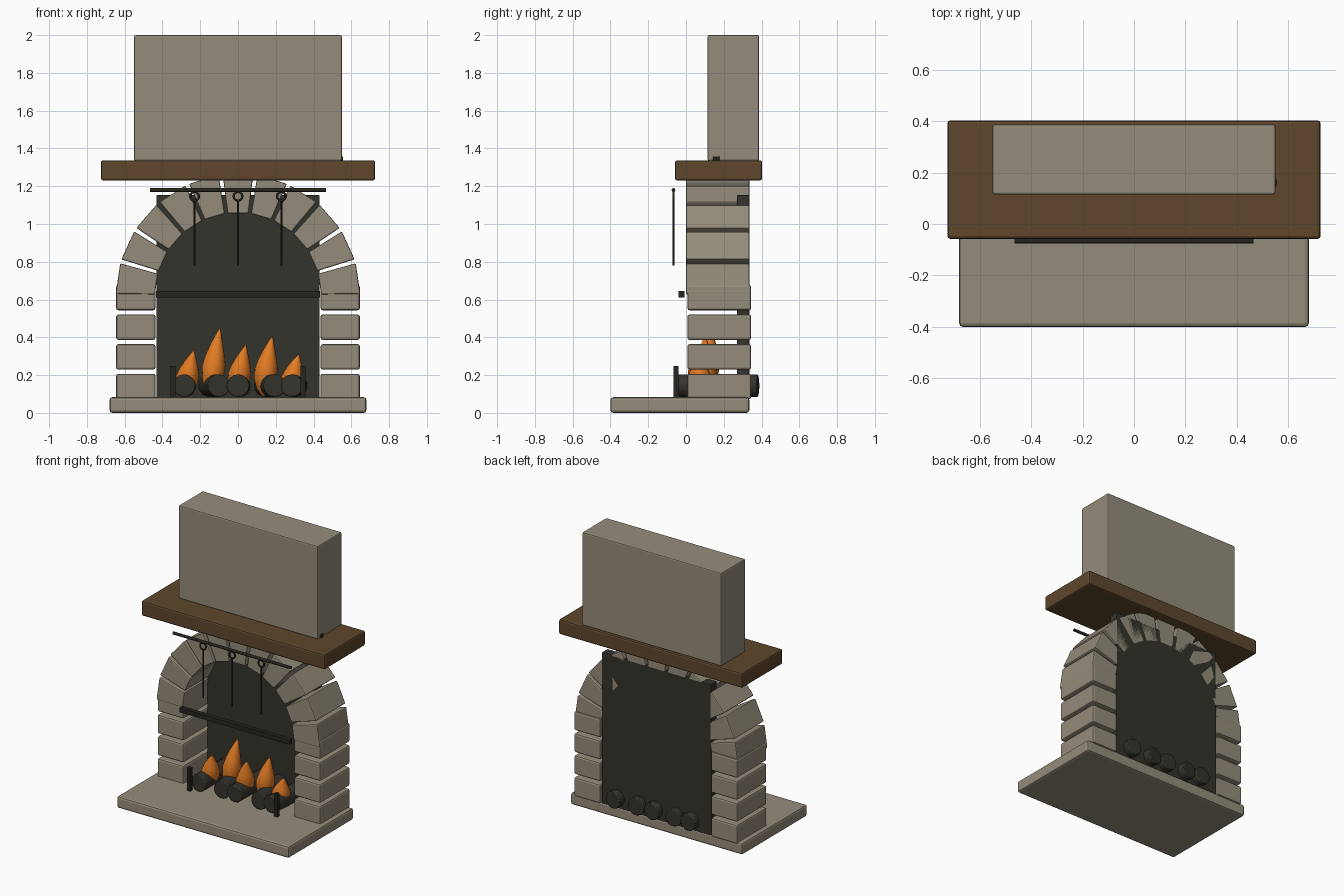
import bpy, bmesh, math
from mathutils import Vector

if "Cube" in bpy.data.objects:
    bpy.data.objects.remove(bpy.data.objects["Cube"])


def material(name, rgb):
    m = bpy.data.materials.new(name)
    m.diffuse_color = (*rgb, 1)
    m.use_nodes = True
    m.node_tree.nodes["Principled BSDF"].inputs["Base Color"].default_value = m.diffuse_color
    return m


STONE = material("warm grey stone", (0.30, 0.265, 0.198))
WOOD = material("brown wood", (0.112, 0.061, 0.025))
SOOT = material("soot black", (0.034, 0.033, 0.025))
IRON = material("dark iron", (0.019, 0.018, 0.014))
FLAME = material("orange flame", (0.76, 0.20, 0.018))


def finish(name, bm, mat, bevel=0, smooth=False):
    bmesh.ops.recalc_face_normals(bm, faces=bm.faces)
    me = bpy.data.meshes.new(name)
    bm.to_mesh(me)
    bm.free()
    me.materials.append(mat)
    ob = bpy.data.objects.new(name, me)
    bpy.context.collection.objects.link(ob)
    if bevel:
        b = ob.modifiers.new("bevel", "BEVEL")
        b.width, b.segments = bevel, 2
    if smooth:
        bpy.ops.object.select_all(action="DESELECT")
        ob.select_set(True)
        bpy.context.view_layer.objects.active = ob
        bpy.ops.object.shade_smooth_by_angle(angle=math.radians(40))
    return ob


def box(name, x, y, z, mat, bevel=0):
    """Box from (min, max) ranges."""
    bm = bmesh.new()
    bmesh.ops.create_cube(bm, size=1)
    for v in bm.verts:
        v.co = [(r[0] + r[1]) / 2 + c * (r[1] - r[0]) for r, c in zip((x, y, z), v.co)]
    return finish(name, bm, mat, bevel)


def rod(name, a, b, radius, mat, sides=12, bevel=0):
    """Cylinder between two points."""
    a, b = Vector(a), Vector(b)
    bm = bmesh.new()
    bmesh.ops.create_cone(bm, cap_ends=True, segments=sides, radius1=radius,
                          radius2=radius, depth=(b - a).length)
    q = Vector((0, 0, 1)).rotation_difference(b - a)
    for v in bm.verts:
        v.co = q @ v.co + (a + b) / 2
    return finish(name, bm, mat, bevel, smooth=True)


def lathe_rings(name, rings, sides, mat):
    """Closed skin over horizontal rings of (centre, radius)."""
    bm = bmesh.new()
    loops = [[bm.verts.new((c[0] + r * math.cos(k * math.tau / sides),
                            c[1] + r * math.sin(k * math.tau / sides), c[2]))
              for k in range(sides)] for c, r in rings]
    for lo, hi in zip(loops, loops[1:]):
        for k in range(sides):
            n = (k + 1) % sides
            bm.faces.new((lo[k], lo[n], hi[n], hi[k]))
    bm.faces.new(loops[0])
    bm.faces.new(loops[-1])
    return finish(name, bm, mat, smooth=True)


# Hearth slab, mantel shelf and chimney breast
box("hearth_slab", (-0.68, 0.68), (-0.40, 0.335), (0, 0.083), STONE, 0.014)
box("mantel_shelf", (-0.726, 0.726), (-0.058, 0.403), (1.23, 1.337), WOOD, 0.012)
box("chimney_breast", (-0.55, 0.55), (0.115, 0.387), (1.335, 2.0), STONE, 0.008)
rod("mantel_knob", (0.53, 0.16, 1.335), (0.53, 0.16, 1.358), 0.027, IRON)

# Firebox back
box("firebox_back", (-0.432, 0.432), (0.27, 0.335), (0.075, 1.153), SOOT, 0.004)

# Side columns of four blocks
for side in (-1, 1):
    for i in range(4):
        z = 0.072 + 0.157 * i
        xs = sorted((side * 0.437, side * 0.645))
        box("column_block", xs, (0.007, 0.345), (z, z + 0.135), STONE, 0.012)

# Arch of eleven wedge stones
N, CZ, R_IN, R_OUT = 11, 0.62, 0.44, 0.647
step = math.pi / N
for i in range(N):
    a0, a1 = i * step + 0.017, (i + 1) * step - 0.017
    bm = bmesh.new()
    corners = [(R_IN, a0), (R_OUT, a0), (R_OUT, a1), (R_IN, a1)]
    face = bm.faces.new([bm.verts.new((r * math.cos(a), 0.0, CZ + r * math.sin(a)))
                         for r, a in corners])
    ext = bmesh.ops.extrude_face_region(bm, geom=[face])
    for v in ext["geom"]:
        if isinstance(v, bmesh.types.BMVert):
            v.co.y = 0.335
    finish("arch_stone", bm, STONE, 0.007)

# Iron bar across the opening
box("opening_bar", (-0.435, 0.435), (-0.04, -0.007), (0.61, 0.645), IRON, 0.003)

# Tool rail with three hanging tools
Y = -0.066
rod("tool_rail", (-0.465, Y, 1.18), (0.465, Y, 1.18), 0.010, IRON)
for x in (-0.23, 0, 0.23):
    rod("tool_shaft", (x, Y, 0.78), (x, Y, 1.125), 0.005, IRON, 8)
    bpy.ops.mesh.primitive_torus_add(location=(x, Y, 1.147), rotation=(math.pi / 2, 0, 0),
                                     major_radius=0.023, minor_radius=0.006,
                                     major_segments=20, minor_segments=8)
    ring = bpy.context.object
    ring.name = "tool_ring"
    ring.data.materials.append(IRON)
    bpy.ops.object.shade_smooth()

# Firedog posts
for x in (-0.345, 0.345):
    box("firedog_post", (x - 0.013, x + 0.013), (-0.066, -0.04), (0.083, 0.247), IRON)

# Logs: front and back x of each
for xf, xb in ((-0.285, -0.28), (-0.10, -0.165), (0, 0.01), (0.195, 0.13), (0.285, 0.315)):
    rod("log", (xf, -0.04, 0.144), (xb, 0.38, 0.144), 0.06, SOOT, 16, 0.006)

# Flames: teardrops that lean to their tip
PROFILE = ((0, 0.015), (0.12, 0.042), (0.28, 0.058), (0.45, 0.062), (0.6, 0.050),
           (0.75, 0.034), (0.9, 0.015), (1, 0.001))
for x, y, tip_y, top in ((-0.275, 0.08, 0.04, 0.332), (-0.137, 0.11, 0.137, 0.452),
                         (0, 0.08, 0.04, 0.362), (0.14, 0.10, 0.10, 0.407),
                         (0.28, 0.08, 0.055, 0.312)):
    rings = []
    for t, r in PROFILE:
        lean = t * t
        rings.append(((x + 0.042 * lean, y + (tip_y - y) * lean,
                       0.09 + (top - 0.09) * t), r))
    lathe_rings("flame", rings, 16, FLAME)
